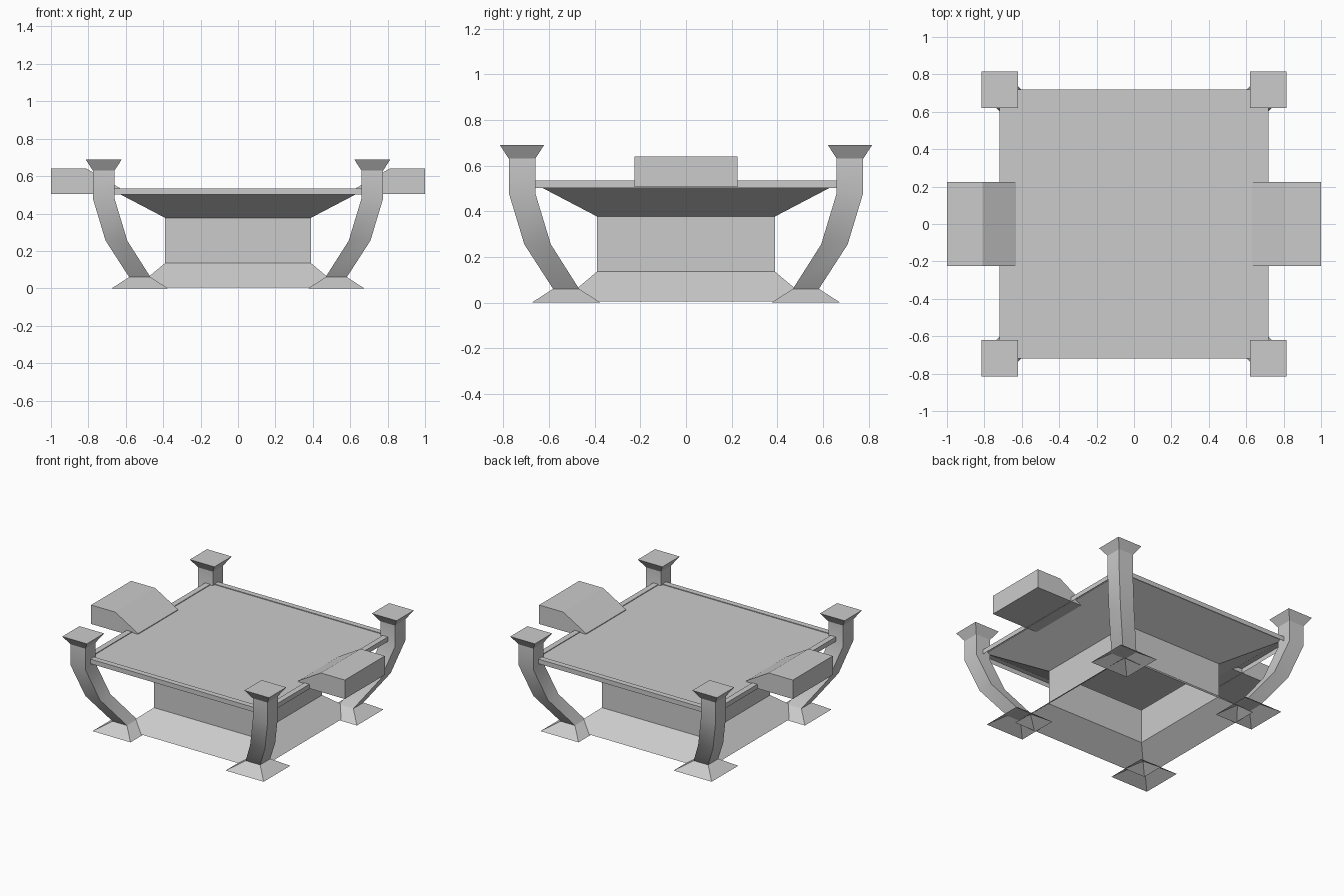
import bpy
import bmesh
import math

cube = bpy.data.objects.get("Cube")
if cube:
    bpy.data.objects.remove(cube, do_unlink=True)

GREY = (0.6, 0.6, 0.6, 1.0)
mat = bpy.data.materials.new("plain_grey")
mat.use_nodes = True
mat.diffuse_color = GREY
mat.node_tree.nodes["Principled BSDF"].inputs["Base Color"].default_value = GREY


def finish(name, bm, smooth=False):
    """Turn a bmesh into a named, coloured object."""
    bmesh.ops.recalc_face_normals(bm, faces=bm.faces)
    mesh = bpy.data.meshes.new(name)
    bm.to_mesh(mesh)
    bm.free()
    mesh.materials.append(mat)
    obj = bpy.data.objects.new(name, mesh)
    bpy.context.collection.objects.link(obj)
    if smooth:
        bpy.ops.object.select_all(action='DESELECT')
        obj.select_set(True)
        bpy.context.view_layer.objects.active = obj
        bpy.ops.object.shade_smooth_by_angle(angle=math.radians(30))
    return obj


def square_loft(name, rings, sx=1, sy=1, cap_first=False, cap_last=False, smooth=False):
    """Skin square rings, each given as (centre offset, half width, z)."""
    bm = bmesh.new()
    loops = []
    for c, h, z in rings:
        loops.append([bm.verts.new((sx * c + i * h, sy * c + j * h, z))
                      for i, j in ((-1, -1), (1, -1), (1, 1), (-1, 1))])
    for a, b in zip(loops, loops[1:]):
        for k in range(4):
            n = (k + 1) % 4
            bm.faces.new((a[k], a[n], b[n], b[k]))
    if cap_first:
        bm.faces.new(loops[0])
    if cap_last:
        bm.faces.new(loops[-1])
    return finish(name, bm, smooth)


def side_arm(name, side):
    """Wedge-fronted block, extruded along y from a side profile."""
    profile = ((0.63, 0.505), (1.0, 0.505), (1.0, 0.64), (0.81, 0.64), (0.63, 0.535))
    bm = bmesh.new()
    face = bm.faces.new([bm.verts.new((side * x, -0.225, z)) for x, z in profile])
    out = bmesh.ops.extrude_face_region(bm, geom=[face], use_keep_orig=True)
    moved = [v for v in out["geom"] if isinstance(v, bmesh.types.BMVert)]
    bmesh.ops.translate(bm, verts=moved, vec=(0, 0.45, 0))
    return finish(name, bm)


# Hollow pedestal with flared foot and widening neck, open underneath
square_loft("pedestal", [(0, 0.545, 0.005), (0, 0.39, 0.135),
                         (0, 0.39, 0.377), (0, 0.68, 0.529)])

# Table top: a sheet with a slightly raised rim and a turned-down edge
square_loft("table_top", [(0, 0.68, 0.53), (0, 0.68, 0.535),
                          (0, 0.72, 0.535), (0, 0.72, 0.502)], cap_first=True)

# Corner legs with spreading feet and flared caps
for sx, x_name in ((1, "left"), (-1, "right")):
    for sy, y_name in ((-1, "front"), (1, "back")):
        tag = f"{y_name}_{x_name}"
        square_loft(f"foot_{tag}", [(0.525, 0.15, 0.0), (0.525, 0.057, 0.06)], sx, sy)
        square_loft(f"leg_{tag}", [(0.525, 0.057, 0.06), (0.65, 0.058, 0.255),
                                   (0.718, 0.058, 0.48), (0.718, 0.058, 0.63)],
                    sx, sy, cap_first=True, smooth=True)
        square_loft(f"leg_cap_{tag}", [(0.718, 0.058, 0.63), (0.718, 0.097, 0.69)],
                    sx, sy, cap_last=True)
    side_arm(f"side_arm_{x_name}", sx)
